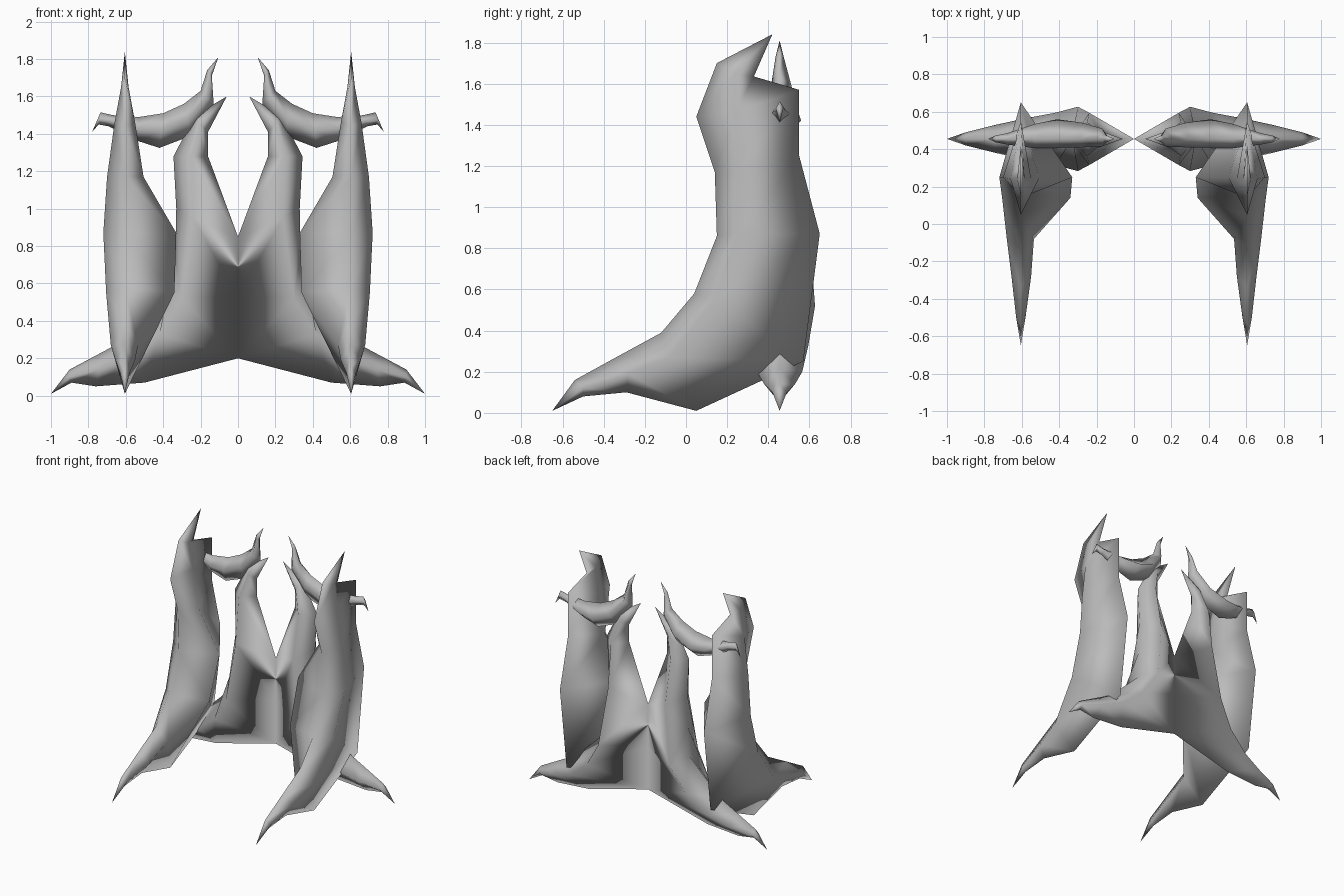
import bpy, bmesh

old = bpy.data.objects.get("Cube")
if old:
    bpy.data.objects.remove(old, do_unlink=True)

grey = bpy.data.materials.new("plain grey")
grey.use_nodes = True
GREY = (0.5, 0.5, 0.5, 1)
grey.diffuse_color = GREY
grey.node_tree.nodes["Principled BSDF"].inputs["Base Color"].default_value = GREY

YC = 0.455   # depth of the central body and the horns
XF = 0.605   # ridge position of the side fins


def loft(name, start, rings, end):
    """Skin four-sided rings between two pointed tips, mirrored in x."""
    bm = bmesh.new()
    loops = [[bm.verts.new(p) for p in ring] for ring in rings]
    for a, b in zip(loops, loops[1:]):
        for i in range(4):
            j = (i + 1) % 4
            bm.faces.new((a[i], a[j], b[j], b[i]))
    for tip, ring in ((start, loops[0]), (end, loops[-1])):
        v = bm.verts.new(tip)
        for i in range(4):
            bm.faces.new((v, ring[i], ring[(i + 1) % 4]))
    bmesh.ops.recalc_face_normals(bm, faces=bm.faces)
    mesh = bpy.data.meshes.new(name)
    bm.to_mesh(mesh)
    bm.free()
    for p in mesh.polygons:
        p.use_smooth = True
    mesh.materials.append(grey)
    obj = bpy.data.objects.new(name, mesh)
    bpy.context.collection.objects.link(obj)
    mirror = obj.modifiers.new("mirror", 'MIRROR')
    mirror.merge_threshold = 0.002
    return obj


# Side fins: front ridge (y, z), flank (y, z), back ridge (y, z), outer x, inner x
fin = [
    ((-.54, .16), (-.50, .12), (-.50, .08), .63, .58),
    ((-.34, .27), (-.28, .19), (-.29, .10), .655, .55),
    ((-.12, .39), (-.08, .27), (.05, .01), .68, .535),
    ((.04, .58), (.14, .55), (.57, .25), .705, .34),
    ((.15, .86), (.25, .87), (.65, .87), .72, .33),
    ((.14, 1.17), (.25, 1.17), (.55, 1.25), .70, .505),
    ((.05, 1.44), (.24, 1.46), (.55, 1.57), .66, .55),
    ((.15, 1.70), (.24, 1.65), (.33, 1.635), .625, .585),
]
loft("side_fins", (XF, -.65, .01),
     [((XF, *f), (xo, *m), (XF, *b), (xi, *m)) for f, m, b, xo, xi in fin],
     (XF, .42, 1.84))


def upright(sections):
    """Rings whose two ridges lie in the xz plane at YC."""
    return [((a[0], YC, a[1]), (m[0], YC + wb, m[1]),
             (b[0], YC, b[1]), (m[0], YC - wf, m[1]))
            for a, m, b, wb, wf in sections]


# Central body: outer ridge (x, z), flank, inner ridge, half depths back and front
body = [
    ((.90, .14), (.90, .10), (.89, .07), .035, .035),
    ((.75, .22), (.74, .14), (.76, .05), .075, .075),
    ((.60, .30), (.58, .20), (.50, .07), .11, .11),
    ((.34, .55), (.42, .33), (.0, .20), .14, .14),
    ((.335, .76), (.30, .52), (.0, .53), .172, .172),
    ((.33, 1.0), (.24, .95), (.0, .85), .14, .14),
    ((.345, 1.28), (.25, 1.28), (.16, 1.28), .09, .09),
    ((.23, 1.50), (.20, 1.45), (.16, 1.41), .05, .05),
]
loft("central_body", (1.0, YC, .01), upright(body), (.06, YC, 1.60))

# Horns: upper ridge, flank, lower ridge, half depths back and front
horn = [
    ((.735, 1.515), (.74, 1.48), (.745, 1.45), .018, .018),
    ((.67, 1.50), (.68, 1.47), (.69, 1.44), .03, .03),
    ((.53, 1.49), (.53, 1.43), (.53, 1.36), .08, .05),
    ((.40, 1.51), (.41, 1.42), (.42, 1.325), .105, .05),
    ((.29, 1.56), (.27, 1.48), (.25, 1.39), .085, .045),
    ((.20, 1.63), (.17, 1.60), (.13, 1.56), .055, .04),
    ((.165, 1.74), (.15, 1.73), (.14, 1.71), .02, .02),
]
loft("horns", (.78, YC, 1.41), upright(horn), (.105, YC, 1.81))
